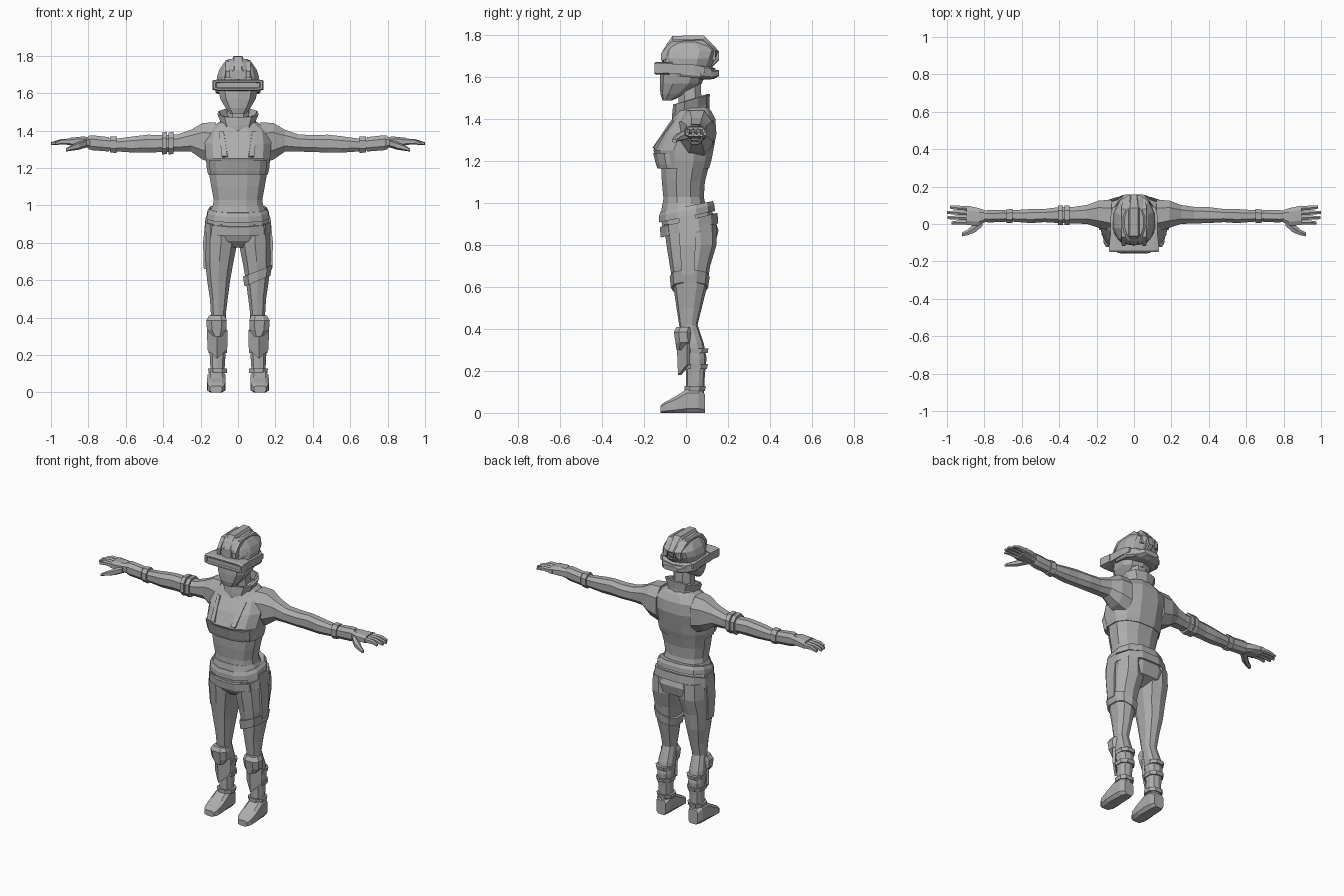
import bpy, bmesh, math

grey = bpy.data.materials.new("grey")
grey.diffuse_color = (0.42, 0.42, 0.42, 1)


def finish(name, bm, mirror=False, shell=0):
    bmesh.ops.recalc_face_normals(bm, faces=bm.faces)
    me = bpy.data.meshes.new(name)
    bm.to_mesh(me)
    bm.free()
    me.materials.append(grey)
    ob = bpy.data.objects.new(name, me)
    bpy.context.collection.objects.link(ob)
    if shell:
        mod = ob.modifiers.new("shell", 'SOLIDIFY')
        mod.thickness, mod.offset = shell, 0
    if mirror:
        ob.modifiers.new("mirror", 'MIRROR')
    return ob


def loft(name, axis, rings, n=10, p=2.4, shear=(0, 0), mirror=False, cap=True, shell=0):
    """Rings are (position on axis, a0, a1, b0, b1), a and b being the other two axes in order."""
    bm = bmesh.new()
    unit = []
    for i in range(n):
        t = 2 * math.pi * (i + 0.5) / n
        c, s = math.cos(t), math.sin(t)
        unit.append((math.copysign(abs(c) ** (2 / p), c), math.copysign(abs(s) ** (2 / p), s)))
    ma, mb = max(u[0] for u in unit), max(u[1] for u in unit)
    loops = []
    for t, a0, a1, b0, b1 in rings:
        loop = []
        for u, v in unit:
            da, db = u / ma * (a1 - a0) / 2, v / mb * (b1 - b0) / 2
            a, b = (a0 + a1) / 2 + da, (b0 + b1) / 2 + db
            h = t + shear[0] * da + shear[1] * db
            loop.append(bm.verts.new({'x': (h, a, b), 'y': (a, h, b), 'z': (a, b, h)}[axis]))
        loops.append(loop)
    for l0, l1 in zip(loops, loops[1:]):
        for i in range(n):
            j = (i + 1) % n
            bm.faces.new((l0[i], l0[j], l1[j], l1[i]))
    if cap:
        bm.faces.new(loops[0])
        bm.faces.new(loops[-1])
    return finish(name, bm, mirror, shell)


def body(name, rings, **kw):
    """Centred stack of (z, half width, front y, back y)."""
    return loft(name, 'z', [(z, -w, w, f, b) for z, w, f, b in rings], **kw)


def plate(name, pts, faces, shell=0.016, mirror=True):
    bm = bmesh.new()
    vs = [bm.verts.new(q) for q in pts]
    for f in faces:
        bm.faces.new([vs[i] for i in f])
    return finish(name, bm, mirror, shell)


# Torso, jacket and chest straps
body("torso", [(.96, .14, -.11, .10), (1.03, .13, -.108, .085), (1.10, .143, -.115, .09),
               (1.20, .16, -.12, .115)], n=12)
body("jacket", [(1.165, .16, -.13, .11), (1.20, .167, -.135, .12), (1.25, .172, -.155, .13),
                (1.33, .178, -.115, .145), (1.40, .165, -.065, .14), (1.44, .11, -.045, .12),
                (1.475, .06, -.02, .09)], n=12)
body("jacket_hem", [(1.165, .145, -.136, 0), (1.185, .15, -.143, 0), (1.24, .155, -.157, 0)], n=12)
plate("chest_strap", [(.10, -.055, 1.39), (.075, -.065, 1.39), (.055, -.153, 1.26), (.085, -.148, 1.26)],
      [(0, 1, 2, 3)])

# Hips and belts
body("hips", [(1.0, .135, -.112, .10), (.95, .158, -.12, .13), (.87, .177, -.112, .155),
              (.81, .165, -.085, .14), (.775, .07, -.05, .07)], n=12)
body("belt", [(.935, .168, -.128, .138), (.965, .163, -.128, .136), (.985, .15, -.122, .128)],
     n=12, shear=(0, .2))
body("hip_band", [(.87, .179, -.12, .154), (.92, .174, -.125, .15)], n=12, shear=(0, .25))

# Neck and raised collar
body("neck", [(1.40, .065, -.045, .08), (1.47, .06, -.035, .075), (1.58, .055, -.04, .07)], n=8)
body("collar", [(1.405, .085, -.06, .105), (1.45, .085, -.06, .105), (1.495, .103, -.055, .108)],
     shear=(0, .3), cap=False, shell=.012)

# Head
body("head", [(1.49, .042, -.112, -.065), (1.52, .066, -.122, 0), (1.57, .095, -.125, .075),
              (1.64, .11, -.122, .105), (1.70, .105, -.11, .12)])
body("helmet", [(1.645, .108, -.10, .115), (1.69, .112, -.11, .14), (1.725, .1, -.108, .152),
                (1.762, .075, -.09, .115), (1.783, .05, -.07, .09)], n=12)
body("head_band", [(1.60, .113, -.10, .13), (1.61, .12, -.10, .148), (1.65, .12, -.10, .14),
                   (1.66, .11, -.1, .12)], shear=(0, -.08))
loft("crest", 'y', [(-.112, -.03, .03, 1.67, 1.725), (-.065, -.034, .034, 1.67, 1.797),
                    (.085, -.034, .034, 1.67, 1.80), (.157, -.022, .022, 1.68, 1.725),
                    (.115, -.02, .02, 1.64, 1.68)], n=8, p=4)
loft("helmet_ridge", 'y', [(-.118, .045, .065, 1.68, 1.715), (-.07, .045, .068, 1.69, 1.772),
                           (.08, .045, .068, 1.69, 1.778), (.14, .04, .06, 1.68, 1.725)],
     n=4, p=2, mirror=True)
loft("nape_guard", 'y', [(.06, -.1, .1, 1.59, 1.63), (.12, -.085, .085, 1.59, 1.635),
                         (.157, -.05, .05, 1.605, 1.635)], n=8, p=4)

# Visor box with an inset front screen
loft("visor", 'y', [(-.065, -.128, .128, 1.615, 1.672), (-.14, -.135, .135, 1.612, 1.674),
                    (-.15, -.13, .13, 1.617, 1.669), (-.15, -.12, .12, 1.625, 1.661),
                    (-.143, -.115, .115, 1.63, 1.656)], n=8, p=8)
loft("visor_arm", 'y', [(-.08, .10, .126, 1.615, 1.665), (.04, .10, .126, 1.615, 1.66),
                        (.09, .09, .115, 1.62, 1.65)], n=4, p=2, mirror=True)

# Arms with forearm band and glove cuff
loft("arm", 'x', [(.12, -.04, .13, 1.22, 1.445), (.19, -.02, .125, 1.245, 1.44),
                  (.25, 0, .102, 1.287, 1.405), (.32, .003, .092, 1.288, 1.38),
                  (.40, .005, .09, 1.285, 1.375), (.48, .01, .08, 1.283, 1.378),
                  (.55, .005, .08, 1.282, 1.37), (.64, .012, .074, 1.288, 1.358),
                  (.80, .02, .066, 1.305, 1.355)], n=8, mirror=True)
loft("forearm_band", 'x', [(.65, .005, .08, 1.28, 1.37), (.685, .007, .078, 1.283, 1.368)],
     n=8, mirror=True)
loft("glove_cuff", 'x', [(.69, .012, .074, 1.288, 1.365), (.78, .008, .074, 1.295, 1.375),
                         (.80, .014, .07, 1.3, 1.372)], n=8, mirror=True)
for i in range(2):
    x = -.345 - .035 * i
    loft(f"upper_arm_band_{i + 1}", 'x', [(x, -.005, .1, 1.275, 1.392), (x - .026, -.005, .1, 1.272, 1.39)], n=8)

# Hands: palm, four fanned fingers and thumb
loft("palm", 'x', [(.785, .015, .07, 1.305, 1.365), (.83, -.008, .085, 1.312, 1.368),
                   (.895, -.006, .098, 1.318, 1.362)], n=8, p=3, mirror=True)
for i, tip in enumerate((.975, .997, 1.0, .985)):
    y, e = .009 + .025 * i, .006 + .028 * i
    loft(f"finger_{i + 1}", 'x', [(.875, y - .013, y + .012, 1.322, 1.358),
                                  (.945, (y + e) / 2 - .011, (y + e) / 2 + .011, 1.326, 1.355),
                                  (tip, e - .008, e + .008, 1.322, 1.338)], n=6, mirror=True)
loft("thumb", 'x', [(.81, -.01, .04, 1.31, 1.355), (.85, -.045, .005, 1.298, 1.34),
                    (.89, -.06, -.03, 1.292, 1.322), (.92, -.066, -.046, 1.288, 1.305)], n=6, mirror=True)

# Legs, side pocket strips and the single thigh strap
loft("leg", 'z', [(.90, .01, .172, -.105, .145), (.80, .004, .178, -.093, .145),
                  (.70, .024, .176, -.077, .115), (.60, .042, .165, -.06, .10),
                  (.50, .055, .15, -.045, .075), (.42, .065, .145, -.033, .055),
                  (.33, .062, .155, -.015, .085), (.26, .062, .155, -.005, .098),
                  (.18, .068, .15, 0, .09), (.08, .075, .145, 0, .085)], mirror=True)
loft("thigh_pocket", 'z', [(.94, .13, .172, -.035, .045), (.80, .14, .187, -.03, .045),
                           (.66, .13, .183, -.02, .04)], n=4, p=2.6, mirror=True)
loft("thigh_strap", 'z', [(.595, .034, .173, -.072, .105), (.65, .027, .183, -.078, .113)],
     shear=(.4, 0))

# Knee pads, shin plates and boot cuffs
loft("knee_pad", 'z', [(.30, .085, .135, -.045, .01), (.335, .063, .166, -.05, .03),
                       (.385, .06, .17, -.058, .03), (.41, .07, .155, -.045, .03)], n=8, mirror=True)
plate("shin_plate", [(.06, .01, .335), (.113, -.035, .30), (.16, .01, .335), (.158, .01, .23),
                     (.113, -.03, .18), (.063, .01, .23)], [(0, 1, 4, 5), (1, 2, 3, 4)])
for label, z, back in (("calf", .285, .103), ("shin", .21, .1), ("ankle", .105, .09)):
    loft(label + "_cuff", 'z', [(z, .06, .157, -.008, back), (z + .022, .058, .16, -.008, back + .004)],
         n=8, mirror=True)

# Boots
loft("boot", 'y', [(.09, .08, .145, 0, .09), (.06, .07, .16, 0, .115), (.005, .068, .163, 0, .115),
                   (-.05, .066, .166, 0, .078), (-.10, .07, .163, 0, .052),
                   (-.122, .085, .15, 0, .035)], n=8, p=4, mirror=True)
